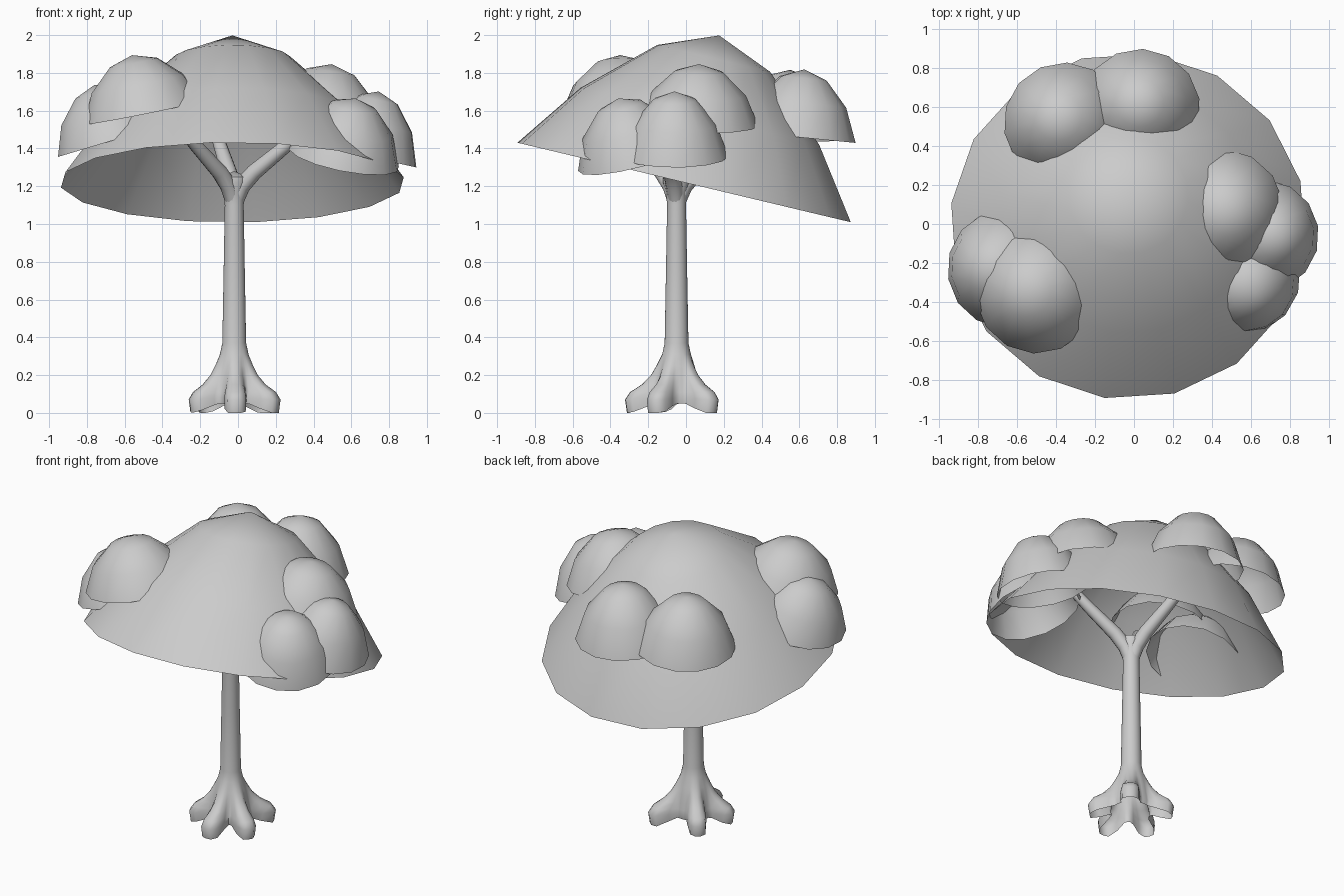
import bpy, bmesh
from math import sin, cos, pi, radians, exp
from mathutils import Vector

if "Cube" in bpy.data.objects:
    bpy.data.objects.remove(bpy.data.objects["Cube"])


def loft(name, rings, tip=None, angle=60):
    """Skin a list of equal-length point rings, optionally closed to a tip point."""
    bm = bmesh.new()
    rows = [[bm.verts.new(p) for p in ring] for ring in rings]
    n = len(rows[0])
    for a, b in zip(rows, rows[1:]):
        for i in range(n):
            j = (i + 1) % n
            bm.faces.new((a[i], a[j], b[j], b[i]))
    if tip is not None:
        t = bm.verts.new(tip)
        for i in range(n):
            bm.faces.new((rows[-1][i], rows[-1][(i + 1) % n], t))
    me = bpy.data.meshes.new(name)
    bm.to_mesh(me)
    bm.free()
    ob = bpy.data.objects.new(name, me)
    bpy.context.collection.objects.link(ob)
    bpy.ops.object.select_all(action='DESELECT')
    bpy.context.view_layer.objects.active = ob
    ob.select_set(True)
    bpy.ops.object.shade_smooth_by_angle(angle=radians(angle))
    return ob


def dome(name, center, axis, profile, sides, start=0):
    """Open thin dome: profile of (radius, height) around a tilted axis."""
    c = Vector(center)
    n = Vector(axis).normalized()
    q = Vector((0, 0, 1)).rotation_difference(n)
    rings = []
    for r, h in profile[:-1]:
        rings.append([c + q @ Vector((r * cos(a), r * sin(a), h))
                      for a in (radians(start) + 2 * pi * i / sides for i in range(sides))])
    return loft(name, rings, c + n * profile[-1][1])


def tube(name, pts, radii, sides=12):
    """Tapered tube along a path."""
    pts = [Vector(p) for p in pts]
    rings = []
    for i, (p, r) in enumerate(zip(pts, radii)):
        d = pts[min(i + 1, len(pts) - 1)] - pts[max(i - 1, 0)]
        q = Vector((0, 0, 1)).rotation_difference(d.normalized())
        rings.append([p + q @ Vector((r * cos(2 * pi * k / sides), r * sin(2 * pi * k / sides), 0))
                      for k in range(sides)])
    return loft(name, rings)


# main canopy: wide tilted open dome
dome("canopy", (-0.03, -0.01, 1.22), (0, 0.232, 0.973),
     [(0.915, 0), (0.655, 0.36), (0.31, 0.675), (0, 0.8)], 16, 15)

# leaf clumps growing through the canopy: centre, axis, radius, height
clumps = [
    ((-0.50, -0.34, 1.59), (-0.2, -0.03, 1), 0.325, 0.31),
    ((-0.67, -0.23, 1.44), (-0.3, 0.0, 1), 0.30, 0.31),
    ((0.03, 0.59, 1.46), (0.0, 0.1, 1), 0.31, 0.36),
    ((-0.36, 0.52, 1.48), (-0.1, 0.1, 1), 0.31, 0.34),
    ((0.45, 0.06, 1.53), (0.15, 0.03, 1), 0.325, 0.32),
    ((0.67, -0.06, 1.36), (0.22, 0.0, 1), 0.285, 0.35),
    ((0.56, -0.28, 1.35), (0.2, -0.25, 1), 0.30, 0.33),
]
for k, (c, n, r, h) in enumerate(clumps):
    dome(f"leaf_clump_{k + 1}", c, n,
         [(r, 0), (r * 0.78, h * 0.5), (r * 0.4, h * 0.87), (0, h)], 14, 10)

# trunk flaring into roots, open underneath
TX, TY = -0.02, -0.05
roots = [(-28, 1.05), (-88, 1.1), (48, 1.15), (132, 1.0), (203, 0.95)]


def root_bump(a):
    total = 0
    for deg, size in roots:
        d = (a - radians(deg) + pi) % (2 * pi) - pi
        total += size * exp(-(d / 0.33) ** 4)
    return total


levels = [  # height, base radius, root reach, drop along roots
    (0.05, 0.125, 0.125, 0.05), (0.08, 0.13, 0.13, 0.01), (0.11, 0.125, 0.11, 0),
    (0.15, 0.118, 0.06, 0), (0.20, 0.108, 0.025, 0), (0.25, 0.095, 0.01, 0),
    (0.31, 0.076, 0, 0), (0.37, 0.063, 0, 0), (0.75, 0.056, 0, 0), (1.10, 0.050, 0, 0),
    (1.17, 0.056, 0, 0), (1.22, 0.072, 0, 0), (1.25, 0.07, 0, 0)]
rings = []
for z, base, reach, drop in levels:
    ring = []
    for i in range(48):
        a = 2 * pi * i / 48
        b = root_bump(a)
        r = base + reach * b
        ring.append((TX + r * cos(a), TY + r * sin(a), z - drop * min(b, 1)))
    rings.append(ring)
loft("trunk", rings, (TX, TY, 1.28))

# three branches carrying the canopy
for k, deg in enumerate((-15, -135, 105)):
    dx, dy = cos(radians(deg)), sin(radians(deg))
    path = [(TX + dx * s, TY + dy * s, z) for s, z in
            ((0.01, 1.12), (0.04, 1.2), (0.11, 1.275), (0.28, 1.41), (0.42, 1.53))]
    tube(f"branch_{k + 1}", path, (0.04, 0.046, 0.043, 0.036, 0.03))
